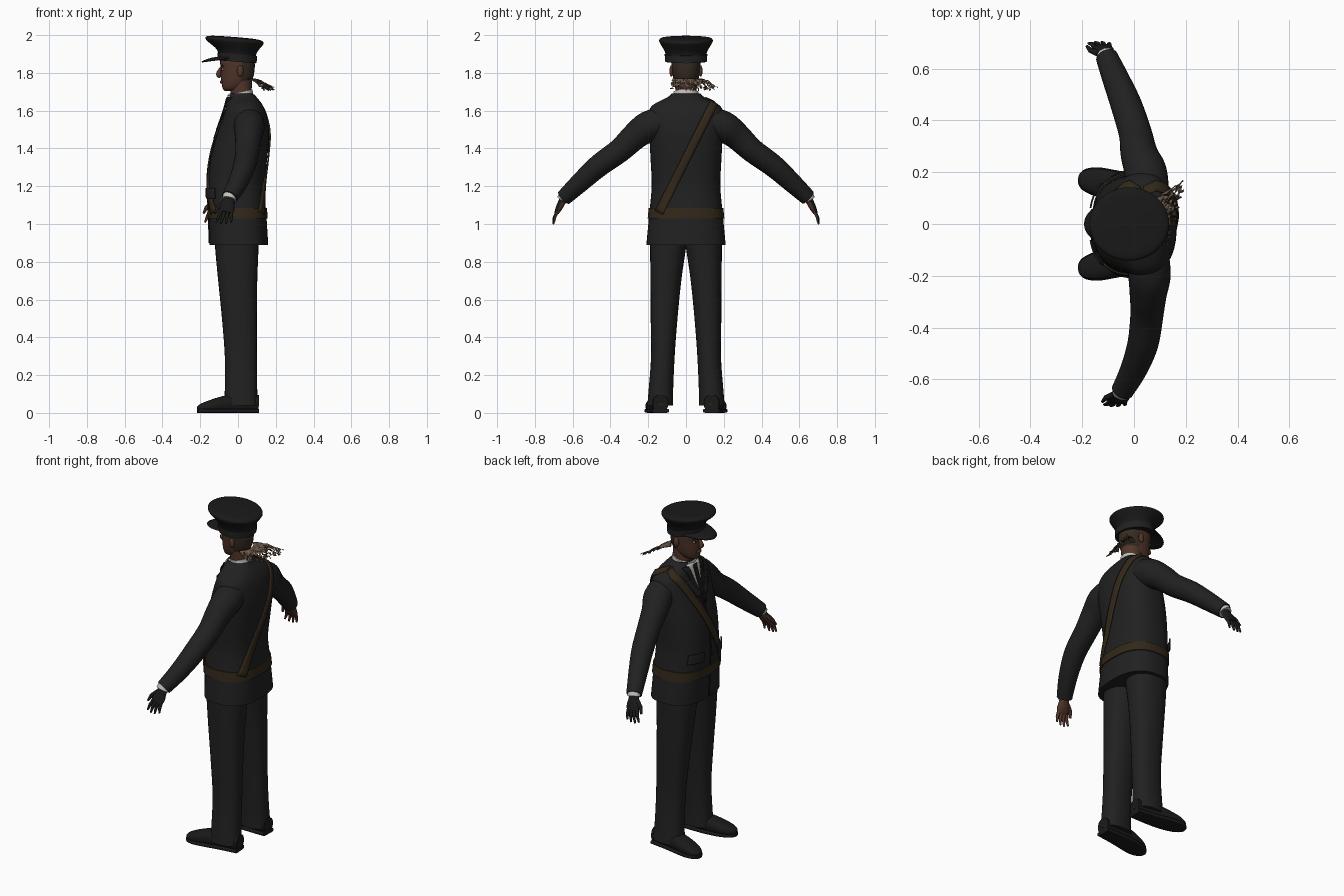
import bpy, bmesh, math, random
from mathutils import Vector

random.seed(4)
if "Cube" in bpy.data.objects:
    bpy.data.objects.remove(bpy.data.objects["Cube"])
X, Y, Z = Vector((1, 0, 0)), Vector((0, 1, 0)), Vector((0, 0, 1))
made = []


def colour(name, r, g, b):
    m = bpy.data.materials.new(name)
    m.use_nodes = True
    m.diffuse_color = (r, g, b, 1)
    m.node_tree.nodes["Principled BSDF"].inputs["Base Color"].default_value = (r, g, b, 1)
    return m


cloth = colour("black cloth", .015, .015, .015)
black = colour("black leather", .010, .010, .010)
strap_brown = colour("strap brown", .032, .021, .010)
skin = colour("brown skin", .085, .036, .023)
hair = colour("dark hair", .035, .024, .015)
white = colour("white linen", .55, .54, .50)
tan = colour("ragged tan", .17, .11, .075)


def finish(name, bm, *mats):
    bmesh.ops.recalc_face_normals(bm, faces=bm.faces)
    me = bpy.data.meshes.new(name)
    bm.to_mesh(me)
    bm.free()
    for m in mats:
        me.materials.append(m)
    ob = bpy.data.objects.new(name, me)
    bpy.context.collection.objects.link(ob)
    made.append(ob)
    return ob


def smooth(rows, k=4):
    """Catmull-Rom resampling of a list of number rows."""
    out, last = [], len(rows) - 1
    for i in range(last):
        p = [rows[min(max(i + j, 0), last)] for j in (-1, 0, 1, 2)]
        for t in (s / k for s in range(k)):
            out.append([.5 * (2 * b + (c - a) * t + (2 * a - 5 * b + 4 * c - d) * t * t
                              + (3 * b - a - 3 * c + d) * t ** 3) for a, b, c, d in zip(*p)])
    return out + [list(rows[-1])]


def tube(name, rows, *mats, axis=X, n=2, seg=28, flat=None):
    """Loft through rows of x, y, z and two radii, with closed ends."""
    bm, rings = bmesh.new(), []
    pts = [Vector(r[:3]) for r in rows]
    for i, r in enumerate(rows):
        t = flat or (pts[min(i + 1, len(pts) - 1)] - pts[max(i - 1, 0)]).normalized()
        u = (axis - t * axis.dot(t)).normalized()
        v = t.cross(u)
        ring = []
        for k in range(seg):
            c, s = math.cos(math.tau * k / seg), math.sin(math.tau * k / seg)
            c, s = (math.copysign(abs(q) ** (2 / n), q) for q in (c, s))
            ring.append(bm.verts.new(pts[i] + u * c * r[3] + v * s * r[4]))
        rings.append(ring)
    for a, b in zip(rings, rings[1:]):
        for k in range(seg):
            j = (k + 1) % seg
            bm.faces.new((a[k], a[j], b[j], b[k]))
    bm.faces.new(rings[0])
    bm.faces.new(rings[-1])
    return finish(name, bm, *mats)


def stack(name, rows, *mats, **kw):
    """Loft of level rings: z, front, back, low y, high y."""
    return tube(name, [((f + b) / 2, (l + h) / 2, z, (b - f) / 2, (h - l) / 2)
                       for z, f, b, l, h in rows], *mats, flat=Z, **kw)


def sym(rows):
    return [(z, f, b, -w, w) for z, f, b, w in rows]


def sheet(name, grid, *mats, thick=.006, keep=lambda i: True):
    bm = bmesh.new()
    vs = [[bm.verts.new(p) for p in row] for row in grid]
    for i in range(len(vs) - 1):
        for j in range(len(vs[0]) - 1):
            if keep(i):
                bm.faces.new((vs[i][j], vs[i][j + 1], vs[i + 1][j + 1], vs[i + 1][j]))
    ob = finish(name, bm, *mats)
    mod = ob.modifiers.new("thickness", "SOLIDIFY")
    mod.thickness, mod.offset = thick, 0
    return ob


def ball(name, loc, size, mat):
    bm = bmesh.new()
    bmesh.ops.create_uvsphere(bm, u_segments=16, v_segments=10, radius=1)
    for v in bm.verts:
        v.co = Vector(loc) + Vector(a * b for a, b in zip(v.co, size))
    return finish(name, bm, mat)


# Jacket body
FULL = 2.5
body = smooth(sym([(.89, -.15, .16, .21), (1.05, -.155, .15, .195), (1.2, -.16, .14, .182),
                   (1.35, -.145, .155, .188), (1.48, -.11, .165, .195), (1.58, -.075, .15, .2),
                   (1.63, -.06, .13, .175), (1.67, -.05, .1, .1), (1.69, -.045, .08, .075)]))
stack("jacket", body, cloth, n=FULL, seg=48)


def section(z):
    for a, b in zip(body, body[1:]):
        if z <= b[0]:
            t = max(0, (z - a[0]) / (b[0] - a[0]))
            return [p + (q - p) * t for p, q in zip(a, b)]
    return body[-1]


def on_body(y, z, side, gap):
    """Point on the jacket surface, side -1 chest and +1 back."""
    _, f, b, _, w = section(z)
    q = max(-1, min(1, y / w))
    depth = (b - f) / 2 * (1 - abs(q) ** FULL) ** (1 / FULL) + gap
    return Vector(((f + b) / 2 + side * depth, q * (w + gap / 2), z))


def plate(name, top, bottom, mat, gap=.004, side=-1, cols=8, rows=10):
    """Patch on the jacket between two rows given as z, y start, y end."""
    grid = []
    for i in range(rows + 1):
        z, l, h = (a + (b - a) * i / rows for a, b in zip(top, bottom))
        grid.append([on_body(l + (h - l) * j / cols, z, side, gap) for j in range(cols + 1)])
    return sheet(name, grid, mat)


# Belt and shoulder strap
stack("belt", [(z, f - .006, b + .006, l - .006, h + .006)
               for z, f, b, l, h in map(section, (1.03, 1.045, 1.07, 1.085))],
      strap_brown, n=FULL, seg=48)
for label, side in (("front", -1), ("back", 1)):
    a, b = Vector((.155, 1.66)), Vector((-.14, 1.06))
    across = Vector((.02, -.01))
    sheet(label + "_shoulder_strap",
          [[on_body(*(a.lerp(b, i / 30) + across * k), side, .006) for k in (-1, -.3, .3, 1)]
           for i in range(31)], strap_brown, thick=.008)

# Shirt, tie, lapels, pockets and buttons
plate("shirt_front", (1.68, -.055, .055), (1.5, -.004, .004), white)
plate("tie", (1.67, -.014, .014), (1.5, -.012, .012), black, gap=.01)
for label, s in (("left", -1), ("right", 1)):
    plate(label + "_lapel", (1.67, s * .05, s * .085), (1.45, 0, s * .012), black, gap=.009)
    plate(label + "_lapel_notch", (1.6, s * .035, s * .1), (1.5, s * .01, s * .045), cloth, gap=.009)
    plate(label + "_pocket_flap", (1.19, s * .06, s * .15), (1.135, s * .06, s * .155), cloth, gap=.012)
plate("jacket_edge", (1.45, -.006, .0), (.9, -.006, .0), black, gap=.002, cols=2, rows=24)
for z in (1.15, 1.25, 1.35):
    ball("jacket_button", on_body(-.02, z, -1, .003), (.006, .01, .01), black)

# Sleeves, cuffs and hands; each row is y, z, x on the left, x on the right, radius
arm = smooth([(.12, 1.54, .055, .055, .08), (.2, 1.515, .045, .06, .082), (.27, 1.465, .02, .055, .072),
              (.35, 1.39, .005, .05, .064), (.46, 1.31, -.03, .035, .06),
              (.56, 1.22, -.07, .0, .052), (.645, 1.14, -.105, -.045, .043)])
for label, s in (("left", -1), ("right", 1)):
    rows = [(xl if s < 0 else xr, s * y, z, r, r) for y, z, xr, xl, r in arm]
    tube(label + "_sleeve", rows, cloth)
    wrist = Vector(rows[-1][:3])
    d = Vector((-.2, s * .42, -.85)).normalized()
    at = lambda p, *r: (*p, *r)
    tube(label + "_shirt_cuff", [at(wrist - d * .02, .037, .034), at(wrist + d * .012, .037, .034)], white)
    hand = [tube(label + "_hand", smooth([at(wrist - d * .02, .026, .022), at(wrist + d * .02, .03, .02),
                                          at(wrist + d * .06, .04, .018), at(wrist + d * .09, .036, .013)], 3),
                 black, skin)]
    for k in (-1.5, -.5, .5, 1.5):
        base = wrist + d * .08 + X * k * .018
        tip = base + d * (.085 - .01 * abs(k)) + X * k * .008 - Y * s * .012
        mid = base.lerp(tip, .5) + Y * s * .006
        hand.append(tube(label + "_finger", [at(base, .01, .01), at(mid, .009, .009), at(tip, .005, .005)],
                         black, skin, seg=10))
    base = wrist + d * .03 - X * .025
    hand.append(tube(label + "_thumb", [at(base, .013, .013), at(base + d * .03 - X * .025, .011, .011),
                                        at(base + d * .065 - X * .032, .006, .006)], black, skin, seg=10))
    # Bare palms, gloved backs
    for part in hand:
        for f in part.data.polygons:
            f.material_index = int(f.normal.dot(Vector((.2, -s * .9, -.4))) > .35)

# Trousers and shoes
leg = smooth([(.04, -.075, .11, .068, .205), (.12, -.07, .102, .068, .198), (.3, -.07, .1, .06, .185),
              (.5, -.085, .1, .045, .187), (.7, -.105, .102, .025, .188), (.86, -.12, .108, .002, .19),
              (.95, -.125, .11, -.01, .19)])
shoe = smooth([(.108, .135, .05, .04, .045), (.0, .142, .052, .048, .05), (-.08, .152, .045, .053, .043),
               (-.15, .165, .034, .051, .032), (-.195, .173, .026, .036, .022), (-.214, .176, .022, .014, .01)])
for label, s in (("left", -1), ("right", 1)):
    stack(label + "_trouser_leg", [(z, f, b, *sorted((s * l, s * h))) for z, f, b, l, h in leg], cloth, n=2.3)
    tube(label + "_shoe", [(x, s * y, z, a, b) for x, y, z, a, b in shoe], black, axis=Y, n=2.4)
    tube(label + "_sole", [(x, s * y, .011, a + .004, .011) for x, y, z, a, b in shoe], black, axis=Y, n=5)

# Neck, collar and head
stack("neck", sym([(1.64, -.03, .07, .056), (1.7, -.04, .072, .056), (1.78, -.04, .075, .06)]), skin)
collar = stack("shirt_collar", sym([(1.645, -.066, .082, .078), (1.675, -.062, .08, .073),
                                    (1.705, -.054, .077, .066)]), white)
for v in collar.data.vertices:
    v.co.z += .22 * (v.co.x - .04)
head = stack("head", smooth(sym([(1.703, -.068, -.02, .02), (1.715, -.08, .02, .042), (1.74, -.086, .058, .058),
                                 (1.775, -.09, .08, .068), (1.82, -.09, .088, .075), (1.86, -.095, .088, .078),
                                 (1.91, -.085, .08, .072)])), skin, hair, n=2.2)
for f in head.data.polygons:
    f.material_index = int(f.center.x > .02 and f.center.z > 1.745)
tube("nose", smooth([(-.088, 0, 1.83, .006, .007), (-.1, 0, 1.805, .012, .012),
                     (-.102, 0, 1.788, .013, .017), (-.092, 0, 1.777, .006, .01)], 3), skin, seg=12)
ball("lips", (-.086, 0, 1.752), (.01, .022, .009), skin)
for label, s in (("left", -1), ("right", 1)):
    ball(label + "_ear", (.012, s * .077, 1.81), (.017, .011, .03), skin)
    ball(label + "_eye", (-.08, s * .032, 1.818), (.008, .012, .006), white)
    ball(label + "_pupil", (-.086, s * .032, 1.818), (.004, .005, .005), black)
    ball(label + "_eyebrow", (-.082, s * .033, 1.838), (.008, .018, .005), hair)

# Peaked cap, tipped up at the front
cap = stack("cap", smooth(sym([(1.86, -.1, .094, .105), (1.9, -.105, .095, .108), (1.925, -.12, .105, .118),
                               (1.955, -.16, .128, .136), (1.97, -.172, .136, .142), (1.982, -.165, .125, .136),
                               (1.988, -.13, .09, .11), (1.99, -.06, .02, .04)])), black, cloth, seg=48)
band = stack("cap_band", sym([(1.862, -.106, .099, .111), (1.9, -.109, .1, .113)]), cloth, seg=48)
for ob in (cap, band):
    for v in ob.data.vertices:
        v.co.z -= .08 * (v.co.x + .02)
arc = [math.radians(a) for a in range(-80, 81, 8)]
sheet("cap_visor", [[Vector((-(.1 + .092 * t) * math.cos(a), .105 * math.sin(a),
                             1.882 - .024 * t * t * math.cos(a))) for a in arc]
                    for t in (0, .35, .7, 1)], black)

# Torn neck cloth trailing behind
rows, cols = 12, 36
grid = []
for i in range(rows + 1):
    v, line = i / rows, []
    for j in range(cols + 1):
        u = 2 * j / cols - 1
        inner = Vector((.085 - .035 * u * u, .07 * u, 1.77))
        outer = Vector((.165 + .035 * u, .05 + .13 * u, 1.71))
        jag = Vector((random.uniform(-1, 1), random.uniform(-1, 1), random.uniform(-1, 1))) * .008 * v
        line.append(inner.lerp(outer, v) + Z * .012 * math.sin(math.pi * v) + jag)
    grid.append(line)
rag = sheet("torn_neck_cloth", grid, tan, hair, thick=.003,
            keep=lambda i: random.random() > .75 * (i / rows) ** 2)
for f in rag.data.polygons:
    f.material_index = int(random.random() < .18)

# Soft shading with crisp edges
bpy.ops.object.select_all(action="DESELECT")
for ob in made:
    ob.select_set(True)
bpy.context.view_layer.objects.active = made[0]
bpy.ops.object.shade_smooth_by_angle(angle=math.radians(45))
